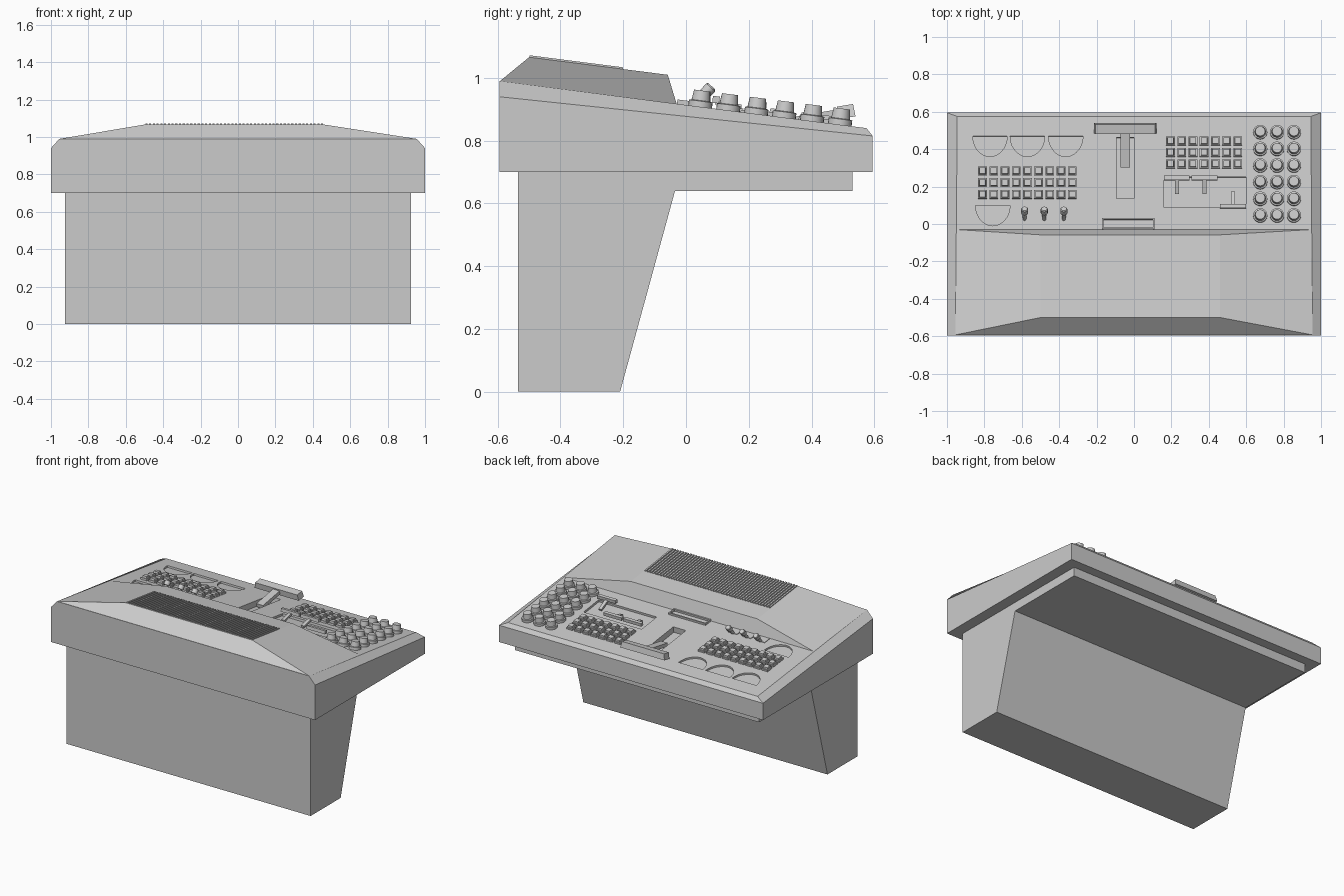
import bpy, bmesh, math
from mathutils import Matrix, Vector

if "Cube" in bpy.data.objects:
    bpy.data.objects.remove(bpy.data.objects["Cube"])

SLOPE = 0.15 / 1.17
TILT = Matrix.Rotation(-math.atan(SLOPE), 4, 'X')


def panel(x, y, h=0.0):
    """Frame on the sloping desk top, raised by h along its normal."""
    return Matrix.Translation((x, y, 0.99 - SLOPE * (y + 0.595))) @ TILT @ Matrix.Translation((0, 0, h))


def finish(bm, name, smooth=False):
    bmesh.ops.recalc_face_normals(bm, faces=bm.faces)
    me = bpy.data.meshes.new(name)
    bm.to_mesh(me)
    bm.free()
    ob = bpy.data.objects.new(name, me)
    bpy.context.collection.objects.link(ob)
    if smooth:
        bpy.ops.object.select_all(action='DESELECT')
        ob.select_set(True)
        bpy.context.view_layer.objects.active = ob
        bpy.ops.object.shade_smooth_by_angle(angle=math.radians(35))
    return ob


def loft(bm, rings):
    rows = [[bm.verts.new(p) for p in r] for r in rings]
    n = len(rows[0])
    for a, b in zip(rows, rows[1:]):
        for i in range(n):
            bm.faces.new((a[i], a[(i + 1) % n], b[(i + 1) % n], b[i]))
    bm.faces.new(rows[0][::-1])
    bm.faces.new(rows[-1])


def box(bm, m, sx, sy, sz, taper=1.0):
    """Box standing on the frame m, optionally narrower at the top."""
    rings = []
    for z, k in ((0, 1), (sz, taper)):
        rings.append([m @ Vector((a * sx * k / 2, b * sy * k / 2, z))
                      for a, b in ((-1, -1), (1, -1), (1, 1), (-1, 1))])
    loft(bm, rings)


def lathe(bm, m, profile, n=20):
    loft(bm, [[m @ Vector((r * math.cos(math.tau * i / n), r * math.sin(math.tau * i / n), z))
               for i in range(n)] for r, z in profile])


def dial(bm, m, r, low, high):
    """Half-round block with its flat side towards the operator."""
    arc = [(r * math.cos(math.pi * (1 + i / 20)), 1.2 * r * math.sin(math.pi * (1 + i / 20))) for i in range(21)]
    loft(bm, [[m @ Vector((x, y, z)) for x, y in arc] for z in (low, high)])


# Pedestal and under-desk slab from one side profile
bm = bmesh.new()
side = [(-0.535, 0), (-0.21, 0), (-0.035, 0.64), (0.53, 0.64), (0.53, 0.70), (-0.535, 0.70)]
loft(bm, [[(x, y, z) for y, z in side] for x in (-0.925, 0.925)])
finish(bm, "pedestal")

# Desk body with chamfered upper edges
bm = bmesh.new()


def ring(xf, yf, zf, xb, yb, zb):
    return [(-xf, yf, zf), (xf, yf, zf), (xb, yb, zb), (-xb, yb, zb)]


loft(bm, [ring(1, -0.595, 0.70, 1, 0.595, 0.70),
          ring(1, -0.595, 0.94, 1, 0.595, 0.815),
          ring(0.955, -0.595, 0.99, 0.945, 0.575, 0.84)])
body = finish(bm, "desk_body")

# Recesses: throttle slot, lever bay and half-round dials
bm = bmesh.new()
box(bm, panel(-0.047, 0.30, -0.04), 0.095, 0.33, 0.08)
box(bm, panel(0.38, 0.17, -0.015), 0.44, 0.165, 0.05)
DIALS = [(-0.77, 0.47), (-0.57, 0.47), (-0.365, 0.47), (-0.755, 0.10)]
for x, y in DIALS:
    dial(bm, panel(x, y), 0.092, -0.012, 0.03)
cutter = finish(bm, "recess_cutter")
cutter.hide_render = True
cutter.hide_viewport = True
mod = body.modifiers.new("recesses", 'BOOLEAN')
mod.operation = 'DIFFERENCE'
mod.solver = 'EXACT'
mod.object = cutter

# Raised hood
bm = bmesh.new()
base = [panel(x, y).translation for x, y in ((-0.955, -0.593), (0.955, -0.593), (0.945, -0.03), (-0.945, -0.03))]
loft(bm, [base, [(-0.5, -0.5, 1.066), (0.46, -0.5, 1.066), (0.46, -0.058, 1.01), (-0.5, -0.058, 1.01)]])
finish(bm, "hood")

# Grille slats on the hood
bm = bmesh.new()
for i in range(48):
    y = -0.35
    m = Matrix.Translation((-0.49 + i * 0.02, y, 1.066 - 0.127 * (y + 0.5) - 0.002)) @ TILT
    box(bm, m, 0.011, 0.30, 0.008)
finish(bm, "grille_slats")

# Rotary knobs
bm = bmesh.new()
for i in range(3):
    for j in range(6):
        lathe(bm, panel(0.675 + 0.09 * i, 0.045 + 0.089 * j),
              [(0.038, -0.002), (0.038, 0.018), (0.030, 0.020), (0.026, 0.052)])
finish(bm, "knobs", smooth=True)

# Push buttons: square base with a smaller tapered cap
bm = bmesh.new()
for x0, y0, cols in ((-0.81, 0.158, 9), (0.195, 0.32, 7)):
    for i in range(cols):
        for j in range(3):
            x, y = x0 + 0.06 * i, y0 + 0.062 * j
            box(bm, panel(x, y, -0.002), 0.047, 0.047, 0.014)
            box(bm, panel(x, y, 0.010), 0.036, 0.036, 0.014, 0.9)
finish(bm, "push_buttons")

# Toggle switches leaning to the operator, with mounting plates
bm = bmesh.new()
plates = bmesh.new()
for x in (-0.585, -0.48, -0.375):
    box(plates, panel(x, 0.005, -0.002), 0.065, 0.05, 0.006)
    lean = panel(x, 0.022, -0.004) @ Matrix.Rotation(math.radians(-35), 4, 'X')
    lathe(bm, lean, [(0.009, 0), (0.012, 0.055), (0.019, 0.057), (0.019, 0.085), (0.015, 0.09)], 12)
finish(bm, "toggle_switches", smooth=True)
finish(plates, "toggle_plates")

# Large T-shaped throttle
bm = bmesh.new()
stem = panel(-0.047, 0.31, -0.03) @ Matrix.Rotation(math.radians(17), 4, 'X') @ Matrix.Translation((0, 0.10, 0))
box(bm, stem, 0.05, 0.20, 0.025)
box(bm, panel(-0.047, 0.510, 0.025) @ Matrix.Rotation(math.radians(17), 4, 'X'), 0.335, 0.055, 0.04, 0.95)
finish(bm, "throttle")

# Small T-shaped levers, the third one reversed
bm = bmesh.new()
for x, y, d in ((0.229, 0.242, -1), (0.377, 0.242, -1), (0.53, 0.092, 1)):
    box(bm, panel(x, y, 0.018), 0.138, 0.022, 0.022)
    tip = panel(x, y + 0.038 * d, 0.0) @ Matrix.Rotation(math.radians(-20 * d), 4, 'X')
    box(bm, tip, 0.022, 0.085, 0.014)
finish(bm, "small_levers")

# Shallow tray frame in front of the hood
bm = bmesh.new()
for y in (-0.024, 0.026):
    box(bm, panel(-0.03, y, -0.002), 0.28, 0.008, 0.016)
for x in (-0.166, 0.106):
    box(bm, panel(x, 0, -0.002), 0.008, 0.058, 0.016)
finish(bm, "tray_frame")
